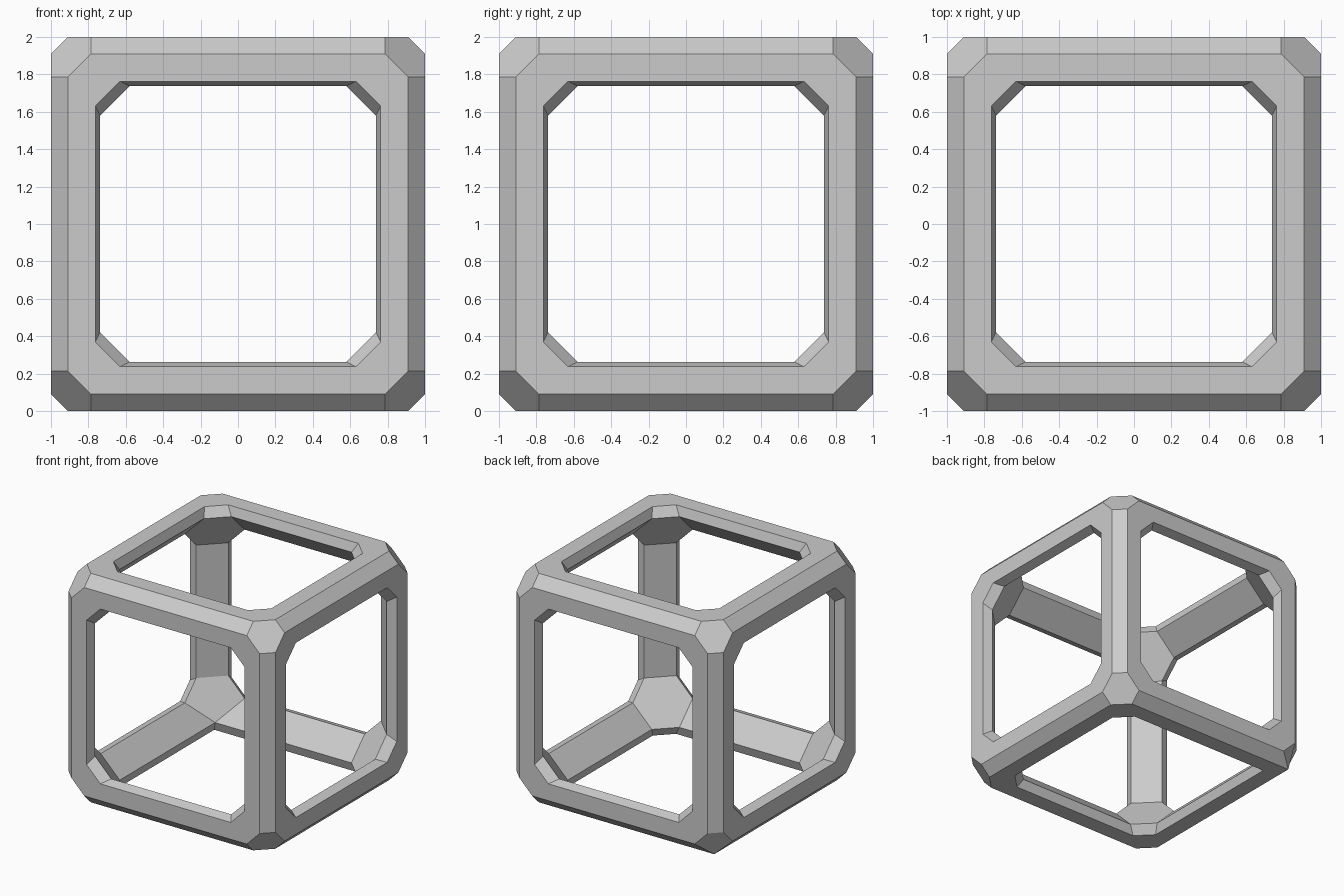
import bpy, bmesh
from itertools import product

if "Cube" in bpy.data.objects:
    bpy.data.objects.remove(bpy.data.objects["Cube"])

# Profile points of a bar end: (face axis, next axis, remaining axis)
OUTER = (1.0, 0.91, 0.785)    # outer edge chamfer
HOLE = (1.0, 0.763, 0.63)     # rim of the window in each side
INNER = (0.92, 0.737, 0.58)   # inward-facing side of the bars
SHARP = (-1, 1, -1)           # the one corner with no brace on the underside
HEX = [(0, 1), (1, 0), (1, 2), (2, 1), (2, 0), (0, 2)]

bm = bmesh.new()


def point(kind, s, f, g):
    a, b, c = kind
    if s == SHARP and f == 2:
        c = b
    co = [c, c, c]
    co[f], co[g] = a, b
    return bm.verts.new((co[0] * s[0], co[1] * s[1], co[2] * s[2] + 1))


def face(*keys):
    bm.faces.new([point(*k) for k in keys])


for s in product((-1, 1), repeat=3):
    # Corner caps, outside and inside
    for kind in (OUTER, INNER):
        face(*[(kind, s, f, g) for f, g in HEX])
    # Corner braces on the three sides
    for f in range(3):
        g, h = (f + 1) % 3, (f + 2) % 3
        for k1, k2 in ((OUTER, HOLE), (HOLE, INNER)):
            face((k1, s, f, g), (k1, s, f, h), (k2, s, f, h), (k2, s, f, g))
    # Straight bars, each started from its negative end
    for c in range(3):
        if s[c] > 0:
            continue
        e = tuple(1 if i == c else v for i, v in enumerate(s))
        f, g = (c + 1) % 3, (c + 2) % 3
        section = [(OUTER, f, g), (HOLE, f, g), (INNER, f, g),
                   (INNER, g, f), (HOLE, g, f), (OUTER, g, f)]
        for i, (k1, a1, b1) in enumerate(section):
            k2, a2, b2 = section[(i + 1) % 6]
            face((k1, s, a1, b1), (k2, s, a2, b2),
                 (k2, e, a2, b2), (k1, e, a1, b1))

bmesh.ops.remove_doubles(bm, verts=bm.verts[:], dist=0.0005)
bmesh.ops.recalc_face_normals(bm, faces=bm.faces[:])
mesh = bpy.data.meshes.new("cube_frame")
bm.to_mesh(mesh)
bm.free()
bpy.context.collection.objects.link(bpy.data.objects.new("cube_frame", mesh))
